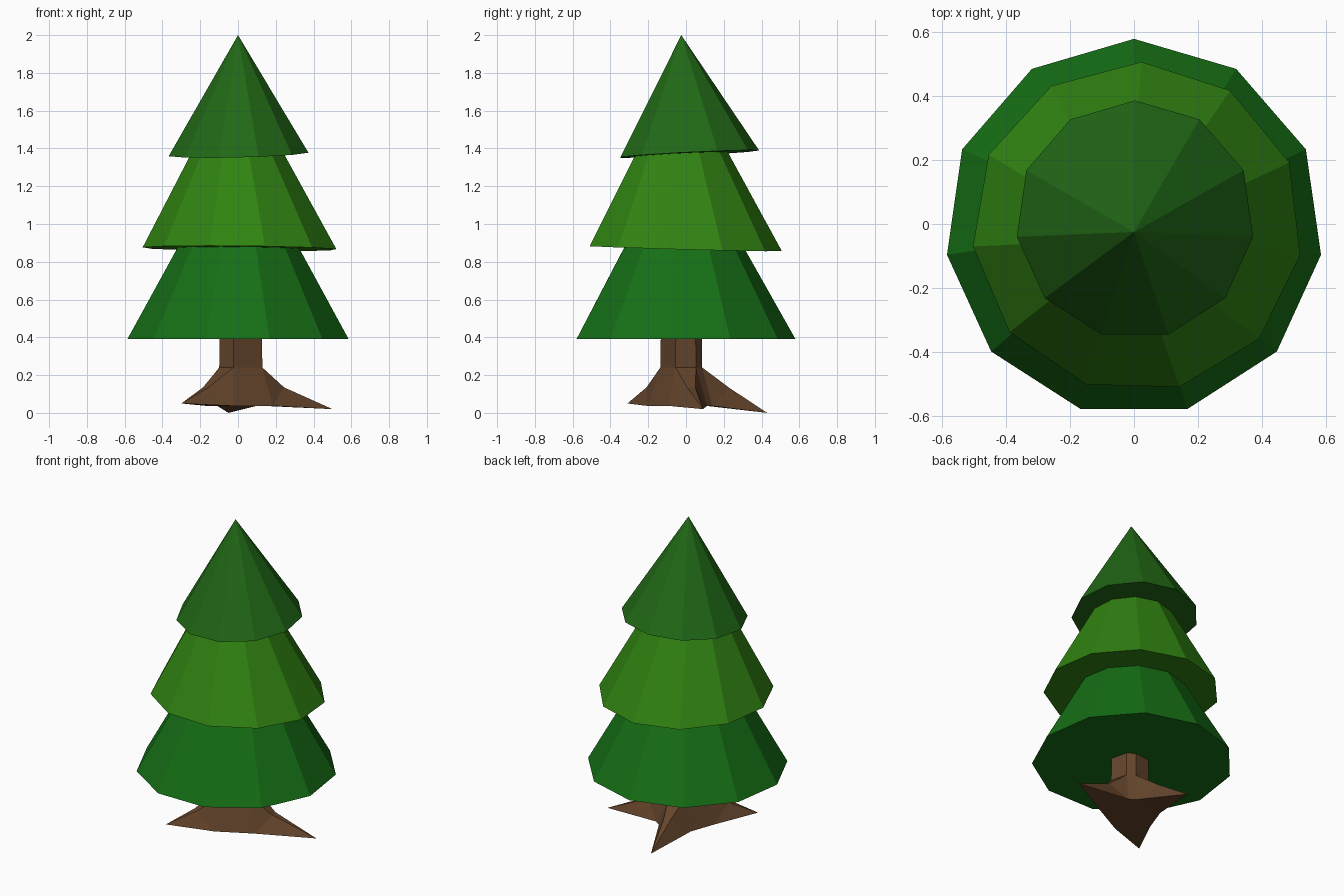
import bpy
import bmesh
from math import cos, sin, radians, pi
from mathutils import Vector

if "Cube" in bpy.data.objects:
    bpy.data.objects.remove(bpy.data.objects["Cube"])


def material(name, rgb):
    m = bpy.data.materials.new(name)
    m.diffuse_color = (*rgb, 1)
    m.use_nodes = True
    m.node_tree.nodes["Principled BSDF"].inputs["Base Color"].default_value = m.diffuse_color
    return m


def finish(name, bm, mat):
    bmesh.ops.recalc_face_normals(bm, faces=bm.faces[:])
    me = bpy.data.meshes.new(name)
    bm.to_mesh(me)
    bm.free()
    me.materials.append(mat)
    ob = bpy.data.objects.new(name, me)
    bpy.context.collection.objects.link(ob)


SIDES = 11


def ring(bm, center, r, phase, tilt):
    # Regular polygon lying on a slightly tilted plane
    out = []
    for i in range(SIDES):
        a = radians(phase) + 2 * pi * i / SIDES
        x, y = center[0] + r * cos(a), center[1] + r * sin(a)
        out.append(bm.verts.new((x, y, center[2] + tilt[0] * x + tilt[1] * y)))
    return out


def tier(name, base, r0, tilt0, phase, mat, top, r1=0, tilt1=(0, 0)):
    bm = bmesh.new()
    lo = ring(bm, base, r0, phase, tilt0)
    bm.faces.new(lo)
    if r1:
        hi = ring(bm, top, r1, phase, tilt1)
        bm.faces.new(hi)
        for i in range(SIDES):
            j = (i + 1) % SIDES
            bm.faces.new((lo[i], lo[j], hi[j], hi[i]))
    else:
        tip = bm.verts.new(top)
        for i in range(SIDES):
            bm.faces.new((lo[i], lo[(i + 1) % SIDES], tip))
    finish(name, bm, mat)


# Foliage tiers
MID_TILT, TOP_TILT = (-0.01, -0.027), (0.025, 0.05)
tier("lower_foliage", (0, -0.012, 0.39), 0.592, (0, 0), 90,
     material("deep_green", (0.008, 0.16, 0.008)),
     (0.003, -0.012, 0.872), 0.325, MID_TILT)
tier("middle_foliage", (0.01, -0.01, 0.87), 0.518, MID_TILT, 88.5,
     material("bright_green", (0.03, 0.23, 0.006)),
     (-0.005, -0.03, 1.372), 0.25, TOP_TILT)
tier("upper_foliage", (0.003, 0.013, 1.37), 0.374, TOP_TILT, 90,
     material("dark_green", (0.015, 0.14, 0.008)), (0, -0.025, 2.0))

# Trunk with three flared roots, in counter-clockwise order
bm = bmesh.new()
C = Vector((0.015, -0.025, 0))
tips = [(0.5, 0.09, 0.02), (-0.05, 0.43, 0.0), (-0.3, -0.31, 0.05)]
mid_reach = [0.23, 0.25, 0.25]
cols, points = [], []
for tip, reach in zip(tips, mid_reach):
    d = Vector(tip) - C
    d.z = 0
    d.normalize()
    side = Vector((-d.y, d.x, 0))
    t = bm.verts.new(tip)
    pair = []
    for s in (-1, 1):
        a = radians(28) * s
        u = d * cos(a) + side * sin(a)
        pos = [C + u * 0.115 + Vector((0, 0, 0.42)),
               C + u * 0.118 + Vector((0, 0, 0.24)),
               C + d * reach + side * 0.022 * s + Vector((0, 0, 0.135)),
               C + d * 0.15 + side * 0.105 * s + Vector((0, 0, 0.037))]
        pair.append([bm.verts.new(p) for p in pos])
    l, r = pair
    bm.faces.new((l[0], l[1], r[1], r[0]))
    bm.faces.new((l[1], l[2], r[2], r[1]))
    bm.faces.new((l[2], t, r[2]))
    for c in pair:
        bm.faces.new((c[1], c[3], c[2]))
        bm.faces.new((c[2], c[3], t))
    bm.faces.new((l[3], r[3], t))
    cols.append(pair)
for i in range(3):
    a, b = cols[i][1], cols[(i + 1) % 3][0]
    bm.faces.new((a[0], a[1], b[1], b[0]))
    bm.faces.new((a[1], a[3], b[3], b[1]))
bm.faces.new([c[0] for p in cols for c in p])
bm.faces.new([c[3] for p in cols for c in p])
finish("trunk", bm, material("bark_brown", (0.13, 0.06, 0.025)))
